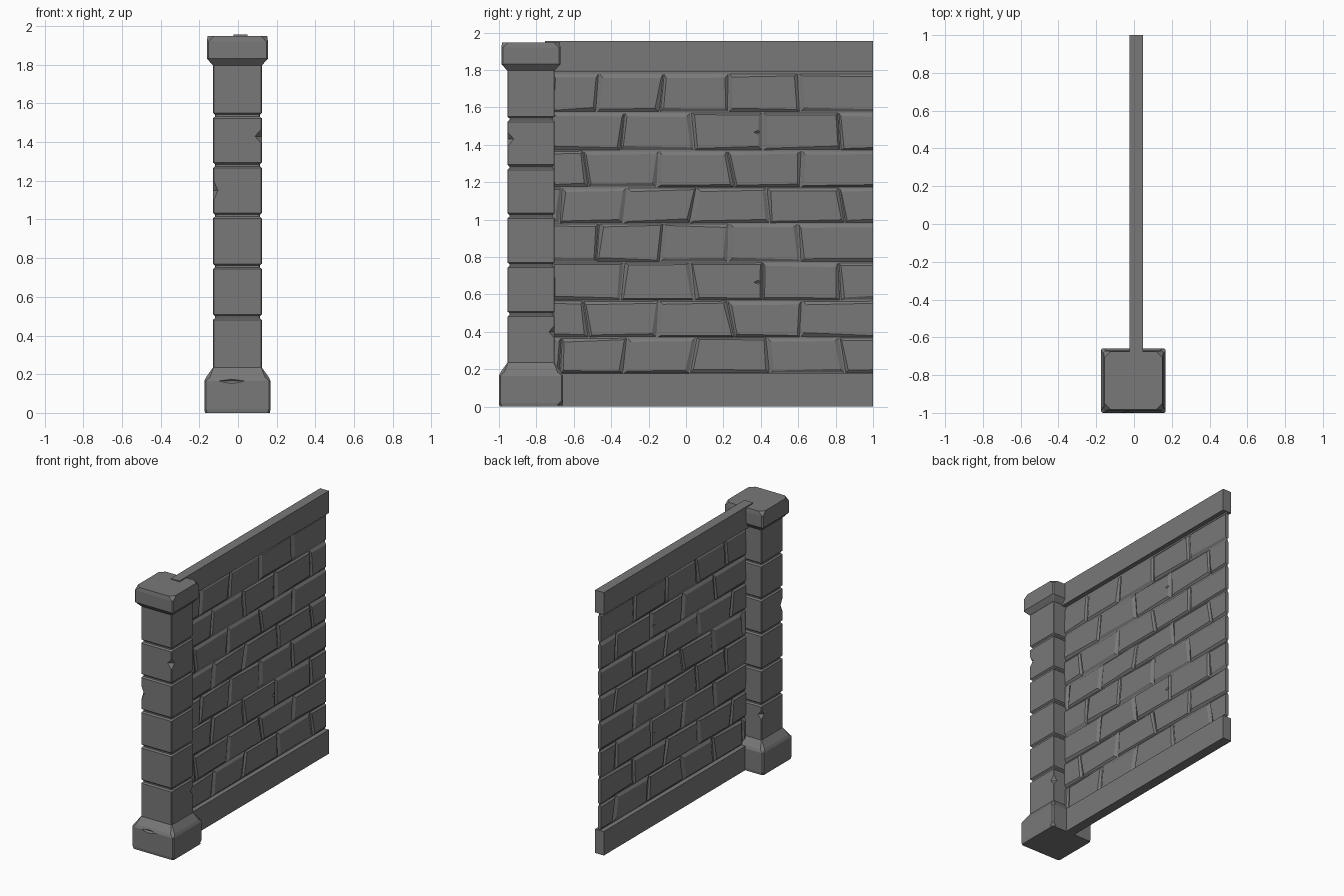
import bpy, bmesh, random
from mathutils import Vector

random.seed(4)
if "Cube" in bpy.data.objects:
    bpy.data.objects.remove(bpy.data.objects["Cube"])

stone = bpy.data.materials.new("grey_stone")
stone.use_nodes = True
grey = (0.19, 0.19, 0.19, 1)
stone.diffuse_color = grey
stone.node_tree.nodes["Principled BSDF"].inputs["Base Color"].default_value = grey

WALL_X = 0.012
PILLAR = Vector((-0.003, -0.829, 0))


def finish(name, bm):
    bmesh.ops.recalc_face_normals(bm, faces=bm.faces)
    mesh = bpy.data.meshes.new(name)
    bm.to_mesh(mesh)
    bm.free()
    mesh.materials.append(stone)
    obj = bpy.data.objects.new(name, mesh)
    bpy.context.collection.objects.link(obj)
    return obj


def loft(bm, rings):
    """Closed solid through equal-sized rings of points."""
    loops = [[bm.verts.new(p) for p in ring] for ring in rings]
    n = len(loops[0])
    for a, b in zip(loops, loops[1:]):
        for i in range(n):
            j = (i + 1) % n
            bm.faces.new((a[i], a[j], b[j], b[i]))
    bm.faces.new(loops[0][::-1])
    bm.faces.new(loops[-1])


def box(name, lo, hi):
    bm = bmesh.new()
    rings = [[(lo[0], lo[1], z), (hi[0], lo[1], z), (hi[0], hi[1], z), (lo[0], hi[1], z)]
             for z in (lo[2], hi[2])]
    loft(bm, rings)
    return finish(name, bm)


def octagon(z, half, chamfer):
    """Square ring with cut corners around the pillar axis."""
    k = half - chamfer
    pts = [(k, -half), (half, -k), (half, k), (k, half),
           (-k, half), (-half, k), (-half, -k), (-k, -half)]
    return [PILLAR + Vector((x, y, z)) for x, y in pts]


def carve(obj, chips):
    """Cut octahedral chips, given as (centre, radii), out of a solid."""
    bm = bmesh.new()
    for centre, radii in chips:
        new = []
        for axis in range(3):
            for sign in (-1, 1):
                p = Vector(centre)
                p[axis] += sign * radii[axis]
                new.append(bm.verts.new(p))
        bmesh.ops.convex_hull(bm, input=new)
    cutter = finish("chip_cutter", bm)
    cutter.hide_render = True
    mod = obj.modifiers.new("chips", "BOOLEAN")
    mod.operation = "DIFFERENCE"
    mod.solver = "EXACT"
    mod.object = cutter
    graph = bpy.context.evaluated_depsgraph_get()
    mesh = bpy.data.meshes.new_from_object(obj.evaluated_get(graph))
    obj.modifiers.clear()
    obj.data = mesh
    bpy.data.objects.remove(cutter)


# Pillar shaft with block grooves
SHAFT = 0.126
rings = [octagon(0.15, SHAFT, 0.004)]
for z in (0.495, 0.757, 1.02, 1.28, 1.537):
    rings += [octagon(z - 0.014, SHAFT, 0.004), octagon(z - 0.005, SHAFT - 0.01, 0.004),
              octagon(z + 0.005, SHAFT - 0.01, 0.004), octagon(z + 0.014, SHAFT, 0.004)]
rings.append(octagon(1.82, SHAFT, 0.004))
bm = bmesh.new()
loft(bm, rings)
shaft = finish("pillar_shaft", bm)
corner = lambda sx, sy, z: PILLAR + Vector((sx * SHAFT, sy * SHAFT, z))
carve(shaft, [(corner(1, -1, 1.43), (0.035, 0.035, 0.04)),
              (corner(-1, -1, 1.15), (0.025, 0.03, 0.06)),
              (corner(1, 1, 0.40), (0.03, 0.03, 0.035)),
              (corner(-1, 1, 0.42), (0.03, 0.03, 0.035))])

# Pillar foot with flared top
bm = bmesh.new()
loft(bm, [octagon(0, 0.168, 0.012), octagon(0.02, 0.171, 0.008), octagon(0.165, 0.171, 0.008),
          octagon(0.185, 0.162, 0.02), octagon(0.235, SHAFT, 0.003)])
foot = finish("pillar_foot", bm)
carve(foot, [(PILLAR + Vector((-0.03, -0.171, 0.165)), (0.07, 0.012, 0.014)),
             (PILLAR + Vector((0.171, 0.171, 0.01)), (0.03, 0.03, 0.03))])

# Pillar cap with cut corners
bm = bmesh.new()
loft(bm, [octagon(1.797, 0.127, 0.004), octagon(1.832, 0.158, 0.008),
          octagon(1.92, 0.158, 0.008), octagon(1.948, 0.154, 0.034)])
finish("pillar_cap", bm)

# Rails along the bottom and top of the wall
box("bottom_rail", (WALL_X - 0.036, -0.72, 0), (WALL_X + 0.036, 1, 0.178))
box("top_rail", (WALL_X - 0.036, -0.755, 1.79), (WALL_X + 0.036, 1, 1.955))

# Thin core behind the brick joints
box("wall_core", (WALL_X - 0.002, -0.72, 0.17), (WALL_X + 0.002, 1, 1.80))

# Joint positions per course, as (bottom y, top y); the four courses repeat
COURSES = [
    [(-0.675, -0.665), (-0.335, -0.315), (0.02, 0.055), (0.45, 0.43), (0.85, 0.82)],
    [(-0.52, -0.55), (-0.155, -0.145), (0.26, 0.22), (0.61, 0.62)],
    [(-0.35, -0.33), (0.045, 0.025), (0.41, 0.41), (0.825, 0.815)],
    [(-0.48, -0.465), (-0.14, -0.12), (0.225, 0.23), (0.61, 0.60)],
]
LEVELS = [0.178, 0.37, 0.567, 0.772, 0.98]
RISE = LEVELS[-1] - LEVELS[0]
GAP, DEPTH = 0.001, 0.013


def brick(bm, left, right, z0, z1, at_end):
    """Double-sided brick with sloped, uneven edges."""
    e = lambda: random.uniform(0.01, 0.026)
    (lb, lt), (rb, rt) = left, right
    outer = [(lb + GAP, z0 + GAP), (rb - GAP, z0 + GAP), (rt - GAP, z1 - GAP), (lt + GAP, z1 - GAP)]
    r0, r1 = (0, 0) if at_end else (e(), e())
    inner = [(lb + e(), z0 + e()), (rb - GAP - r0, z0 + e()),
             (rt - GAP - r1, z1 - e()), (lt + e(), z1 - e())]
    loft(bm, [[(WALL_X + x, y, z) for y, z in ring]
              for x, ring in ((-DEPTH, inner), (0, outer), (DEPTH, inner))])


bm = bmesh.new()
for repeat in range(2):
    for row, joints in enumerate(COURSES):
        edges = [(-0.72, -0.72)] + joints + [(1.001, 1.001)]
        z0, z1 = (LEVELS[row + k] + repeat * RISE for k in (0, 1))
        for i in range(len(edges) - 1):
            brick(bm, edges[i], edges[i + 1], z0, z1, i == len(edges) - 2)
bricks = finish("wall_bricks", bm)
carve(bricks, [((WALL_X + side * DEPTH, 0.385, z), (0.007, 0.022, 0.01))
               for side in (-1, 1) for z in (0.665, 0.665 + RISE)])
